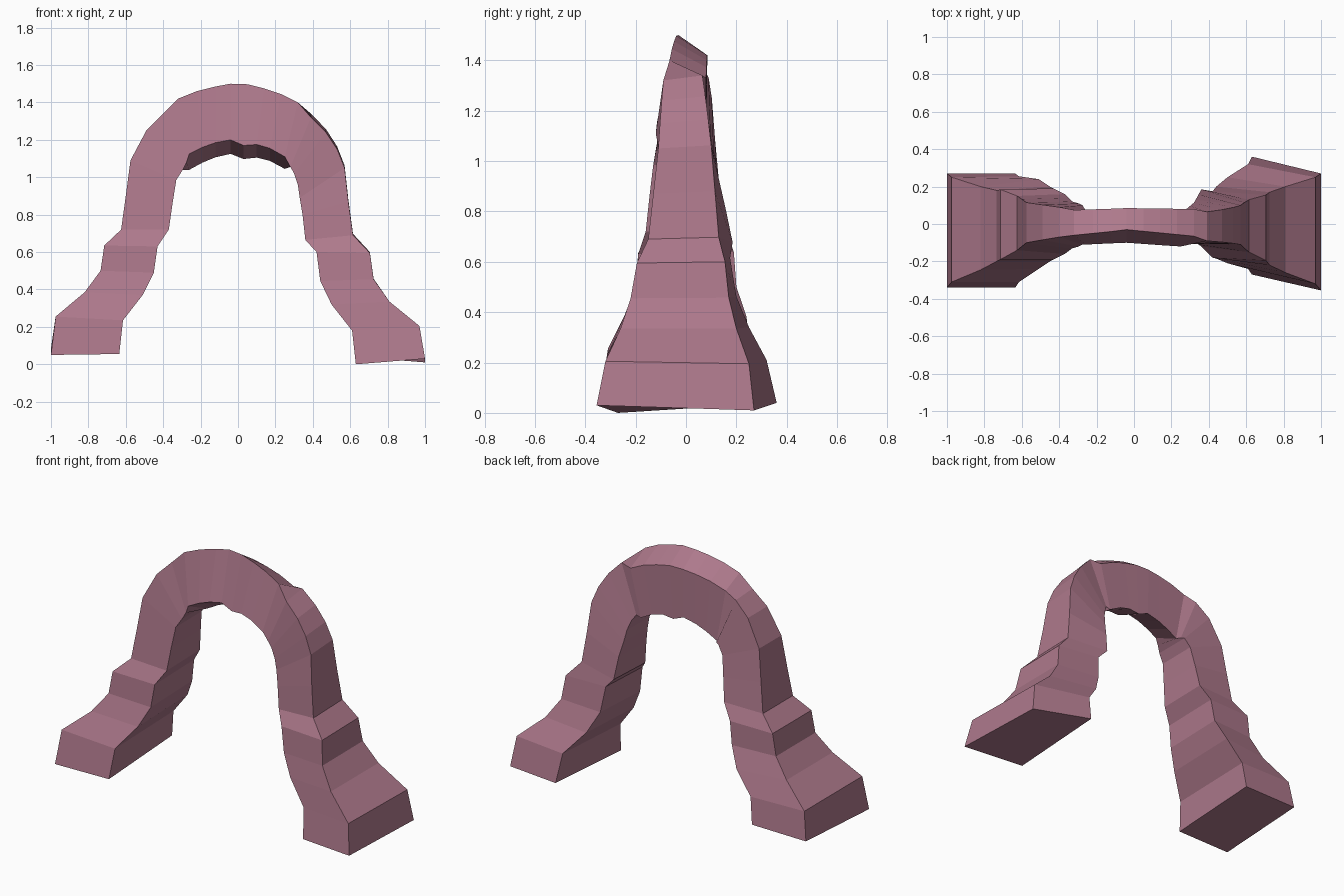
import bpy, bmesh

# Front outline of the arch, foot to foot: outer x, z and inner x, z
OUTLINE = [
    (-1, .05, -.635, .055), (-.975, .255, -.615, .235), (-.82, .385, -.51, .37),
    (-.735, .5, -.45, .49), (-.715, .635, -.43, .63), (-.625, .72, -.37, .72),
    (-.6, .9, -.35, .86), (-.575, 1.09, -.33, .985), (-.49, 1.25, -.295, 1.04),
    (-.4, 1.34, -.275, 1.08), (-.32, 1.42, -.26, 1.125), (-.22, 1.46, -.19, 1.16),
    (-.12, 1.485, -.12, 1.185), (-.04, 1.5, -.04, 1.2), (.05, 1.497, .03, 1.17),
    (.14, 1.475, .1, 1.175), (.23, 1.445, .17, 1.155), (.32, 1.4, .25, 1.11),
    (.39, 1.32, .28, 1.055), (.47, 1.24, .3, 1.02), (.53, 1.15, .32, .96),
    (.57, 1.05, .33, .89), (.59, .87, .345, .8), (.615, .69, .36, .665),
    (.705, .595, .42, .6), (.725, .455, .44, .445), (.81, .335, .5, .32),
    (.97, .205, .61, .18), (1, .03, .63, 0)]

# Depth keys by section: y of outer front, outer back, inner front, inner back
DEPTH = {
    0: (-.34, .27, -.34, .27), 1: (-.31, .25, -.31, .255), 2: (-.245, .2, -.24, .24),
    3: (-.2, .18, -.2, .2), 4: (-.19, .185, -.19, .19), 5: (-.14, .15, -.16, .16),
    7: (-.1, .115, -.13, .12), 9: (-.07, .09, -.11, .1), 10: (-.06, .075, -.11, .075),
    13: (-.03, .085, -.1, .08), 17: (-.065, .08, -.12, .08), 18: (-.09, .065, -.11, .08),
    21: (-.11, .1, -.1, .13), 23: (-.15, .13, -.12, .185), 24: (-.195, .155, -.18, .175),
    25: (-.22, .17, -.185, .2), 26: (-.26, .2, -.21, .25), 27: (-.32, .25, -.24, .32),
    28: (-.355, .27, -.27, .36)}

# Height change of the back face: outer, inner
BACK_DZ = {0: (.035, .035), 1: (0, .015), 8: (0, 0), 9: (-.01, -.04), 10: (-.06, -.085),
           13: (-.08, -.075), 17: (-.07, -.065), 18: (.02, 0), 26: (0, .02),
           28: (-.02, .04)}


def sample(keys, i):
    """Linear interpolation between keyed sections."""
    a = max(k for k in keys if k <= i)
    b = min(k for k in keys if k >= i)
    t = 0 if a == b else (i - a) / (b - a)
    return [p + (q - p) * t for p, q in zip(keys[a], keys[b])]


# Stone arch lofted through four-cornered sections
bm = bmesh.new()
rings = []
for i, (ox, oz, ix, iz) in enumerate(OUTLINE):
    of, ob, inf, inb = sample(DEPTH, i)
    do, di = sample(BACK_DZ, i)
    corners = [(ox, of, oz), (ox, ob, oz + do), (ix, inb, iz + di), (ix, inf, iz)]
    rings.append([bm.verts.new(c) for c in corners])
for a, b in zip(rings, rings[1:]):
    for j in range(4):
        k = (j + 1) % 4
        bm.faces.new((a[j], a[k], b[k], b[j]))
bm.faces.new(rings[0])
bm.faces.new(rings[-1])
bmesh.ops.recalc_face_normals(bm, faces=bm.faces)

mesh = bpy.data.meshes.new("stone_arch")
bm.to_mesh(mesh)
bm.free()
arch = bpy.data.objects.new("stone_arch", mesh)
bpy.context.collection.objects.link(arch)

# Dusty pink rock
rock = bpy.data.materials.new("pink_rock")
rock.diffuse_color = (.42, .19, .26, 1)
mesh.materials.append(rock)
